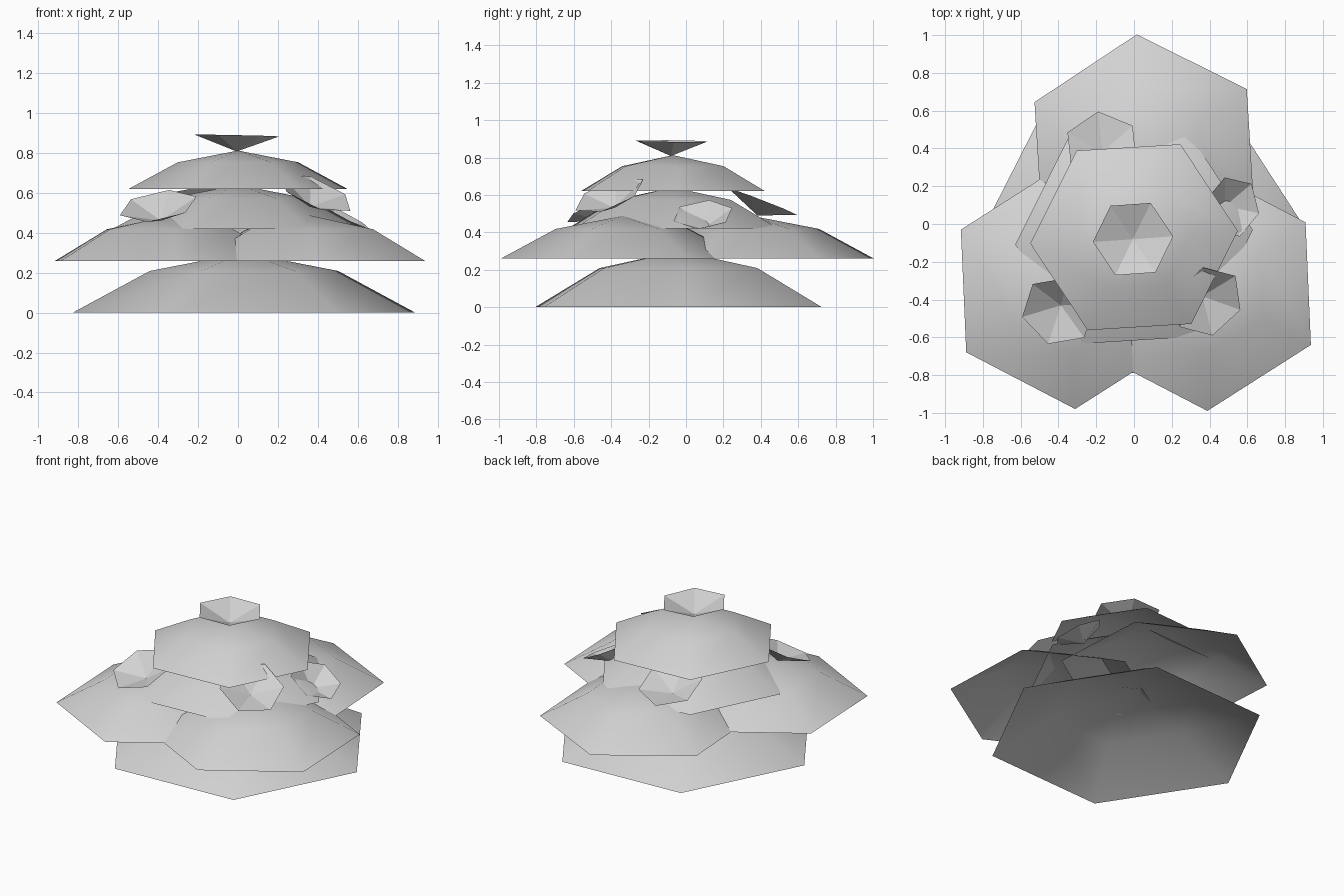
import bpy, bmesh
from math import cos, sin, radians
from mathutils import Vector, Matrix

cube = bpy.data.objects.get("Cube")
if cube:
    bpy.data.objects.remove(cube, do_unlink=True)

grey = bpy.data.materials.new("light grey")
grey.use_nodes = True
colour = (0.65, 0.65, 0.65, 1)
grey.diffuse_color = colour
grey.node_tree.nodes["Principled BSDF"].inputs["Base Color"].default_value = colour


def hex_shell(name, rings, tip, spin, smooth):
    """Open six-sided shell: (radius, height) rings closed by a tip on the axis."""
    bm = bmesh.new()
    loops = []
    for r, z in rings:
        angles = [radians(spin + 60 * i) for i in range(6)]
        loops.append([bm.verts.new((r * cos(a), r * sin(a), z)) for a in angles])
    apex = bm.verts.new((0, 0, tip))
    for i in range(6):
        j = (i + 1) % 6
        for low, high in zip(loops, loops[1:]):
            bm.faces.new((low[i], low[j], high[j], high[i]))
        bm.faces.new((loops[-1][i], loops[-1][j], apex))
    for f in bm.faces:
        f.smooth = smooth
    mesh = bpy.data.meshes.new(name)
    bm.to_mesh(mesh)
    bm.free()
    mesh.materials.append(grey)
    obj = bpy.data.objects.new(name, mesh)
    bpy.context.collection.objects.link(obj)
    return obj


def dome(name, centre, radius, spin):
    rings = [(radius, 0), (radius * 0.55, radius * 0.243)]
    hex_shell(name, rings, radius * 0.35, spin, True).location = centre


def cup(name, centre, radius, normal, spin):
    # Shallow open cone: rim centred on the point, tip behind it
    obj = hex_shell(name, [(radius, 0)], -0.08, spin, False)
    tilt = Vector((0, 0, 1)).rotation_difference(Vector(normal))
    obj.matrix_world = Matrix.Translation(centre) @ tilt.to_matrix().to_4x4()


# Stacked domes, from the ground up
dome("base_dome", (0.03, -0.04, 0), 0.86, 3)
dome("back_dome", (0.055, 0.355, 0.26), 0.65, 33.5)
dome("front_right_dome", (-0.34, -0.33, 0.26), 0.65, 32.5)
dome("front_left_dome", (0.36, -0.34, 0.26), 0.65, 32.5)
dome("middle_dome", (0, -0.07, 0.42), 0.63, 3.5)
dome("top_dome", (0, -0.07, 0.62), 0.55, 3.5)

# Crowning cup and the tilted cups around the middle
cup("top_cup", (-0.005, -0.08, 0.888), 0.213, (0.02, 0.01, 1), 4)
cup("front_right_cup", (-0.40, -0.46, 0.535), 0.2, (-0.16, -0.37, 0.915), 12)
cup("front_left_cup", (0.39, -0.41, 0.60), 0.2, (0.36, -0.35, 0.87), 42)
cup("left_cup", (0.52, 0.09, 0.495), 0.165, (0.46, -0.08, 0.88), 47)
cup("back_cup", (-0.17, 0.41, 0.565), 0.2, (-0.03, 0.36, 0.93), 36)
